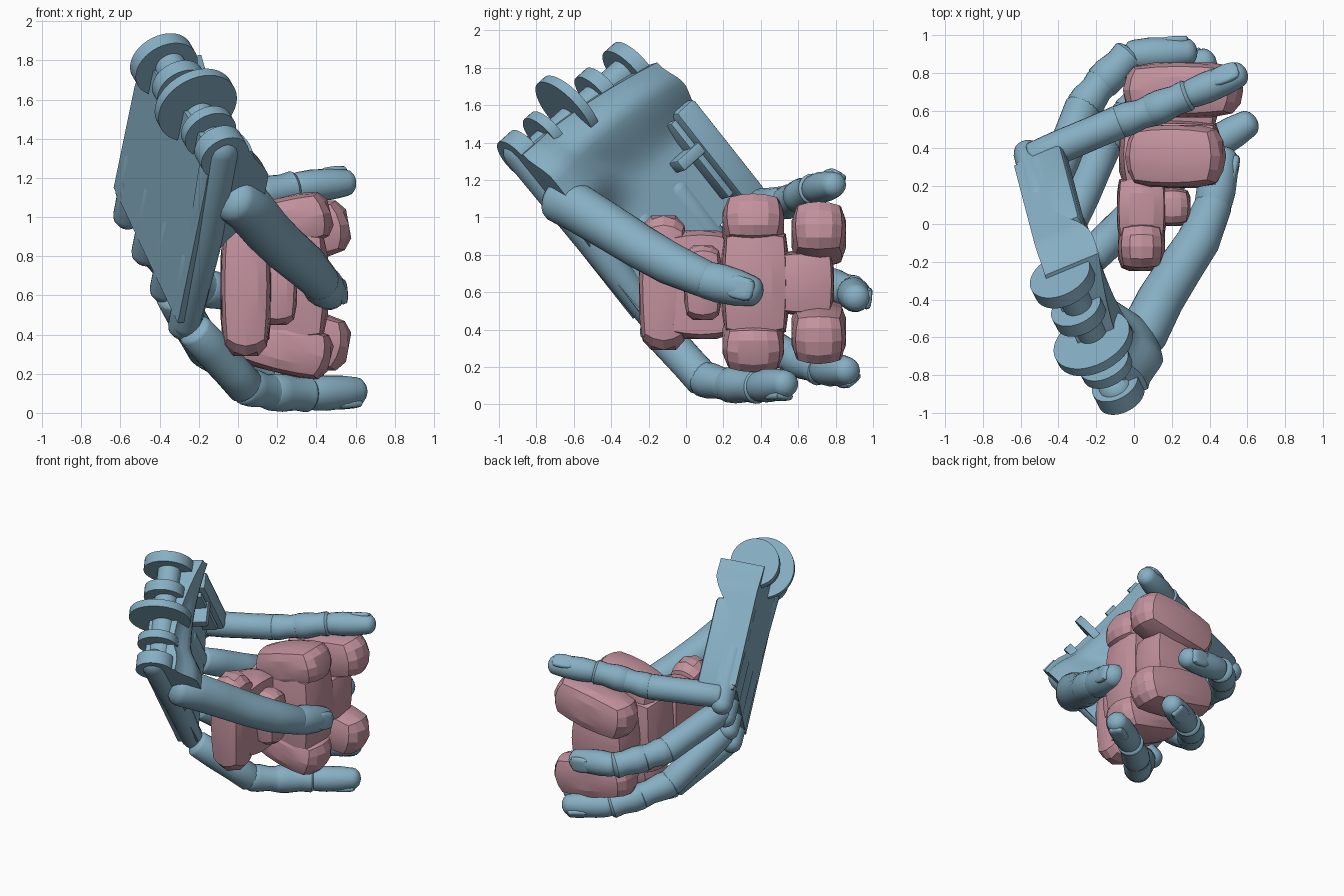
import bpy, bmesh, math
from mathutils import Vector, Matrix

if "Cube" in bpy.data.objects:
    bpy.data.objects.remove(bpy.data.objects["Cube"])

def material(name, col):
    m = bpy.data.materials.new(name)
    m.diffuse_color = (*col, 1)
    m.use_nodes = True
    m.node_tree.nodes["Principled BSDF"].inputs["Base Color"].default_value = m.diffuse_color
    return m
BLUE = material("blue", (0.24, 0.43, 0.55))
PINK = material("pink", (0.55, 0.29, 0.34))

# Palm frame: U across the knuckles, V towards the fingers, N out of the palm
N = Vector((.92, .38, .11)).normalized()
U = Vector((-.36, .69, .62))
U = (U - N * U.dot(N)).normalized()
V = N.cross(U)
if V.z > 0:
    V = -V
PALM = Matrix((U, V, N)).transposed().to_4x4()

def finish(name, bm, mat=BLUE, angle=35):
    bmesh.ops.recalc_face_normals(bm, faces=bm.faces)
    me = bpy.data.meshes.new(name)
    bm.to_mesh(me)
    bm.free()
    ob = bpy.data.objects.new(name, me)
    bpy.context.collection.objects.link(ob)
    me.materials.append(mat)
    bpy.ops.object.select_all(action='DESELECT')
    ob.select_set(True)
    bpy.context.view_layer.objects.active = ob
    bpy.ops.object.shade_smooth_by_angle(angle=math.radians(angle))
    return ob

def slab(name, lo, hi, bevel=.02):
    """Bevelled box between two corners given in palm coordinates."""
    lo, hi = Vector(lo), Vector(hi)
    bm = bmesh.new()
    bmesh.ops.create_cube(bm, size=1)
    bm.transform(Matrix.Translation((lo + hi) / 2) @ Matrix.Diagonal((*(hi - lo), 1)))
    bmesh.ops.bevel(bm, geom=bm.edges[:], offset=bevel, segments=2, affect='EDGES', profile=.5)
    bm.transform(PALM)
    return finish(name, bm)

def disc(name, u, v, n, r, width):
    """Round plate whose axis runs across the palm."""
    bm = bmesh.new()
    bmesh.ops.create_cone(bm, cap_ends=True, segments=40, radius1=r, radius2=r, depth=width)
    bm.transform(PALM @ Matrix.Translation((u, v, n)) @ Matrix.Rotation(math.pi / 2, 4, 'Y'))
    return finish(name, bm)

def tube(name, pts, radii, cap=.6, sides=20):
    """Loft round sections along a path, with domed ends."""
    pts = [Vector(p) for p in pts]
    rings, k = [], len(pts)
    for i, (p, r) in enumerate(zip(pts, radii)):
        d = (pts[min(i + 1, k - 1)] - pts[max(i - 1, 0)]).normalized()
        dome = [(math.sin(a) * cap * r, math.cos(a) * r) for a in (0, .45, .9, 1.25, 1.5)]
        if i == 0:
            rings += [(p - d * s, q, d) for s, q in reversed(dome)]
        elif i == k - 1:
            rings += [(p + d * s, q, d) for s, q in dome]
        else:
            rings.append((p, r, d))
    bm, loops = bmesh.new(), []
    for p, r, d in rings:
        a = d.cross(Vector((.1, -.2, 1))).normalized()
        b = d.cross(a)
        loops.append([bm.verts.new(p + (a * math.cos(t) + b * math.sin(t)) * r)
                      for t in (j * math.tau / sides for j in range(sides))])
    for l0, l1 in zip(loops, loops[1:]):
        for j in range(sides):
            bm.faces.new((l0[j], l0[j - 1], l1[j - 1], l1[j]))
    bm.faces.new(loops[0])
    bm.faces.new(loops[-1])
    return finish(name, bm)

def stone(name, c, half, tilt=0, round_=.68, mat=PINK, basis=None, angle=14):
    """Rounded block: a cube blended towards a sphere."""
    bm = bmesh.new()
    bmesh.ops.create_cube(bm, size=2)
    bmesh.ops.subdivide_edges(bm, edges=bm.edges[:], cuts=3, use_grid_fill=True)
    for v in bm.verts:
        v.co = v.co.lerp(v.co.normalized() * 1.12, round_)
        v.co = Vector([max(-1, min(1, q)) for q in v.co])
    rot = basis or Matrix.Rotation(tilt, 4, 'Y')
    bm.transform(Matrix.Translation(c) @ rot @ Matrix.Diagonal((*half, 1)))
    return finish(name, bm, mat, angle)

def nail(name, a, b, out, r):
    """Thin plate set into the outer side of a fingertip."""
    d = (b - a).normalized()
    o = (out - d * out.dot(d)).normalized()
    basis = Matrix((d, o.cross(d), o)).transposed().to_4x4()
    stone(name, a.lerp(b, .8) + o * r * .7, (.075, r * .62, r * .24), mat=BLUE, basis=basis, angle=40)

# Palm: cupped slab, high at the wrist and thumb mound, low at the knuckles
def ease(t):
    t = max(0, min(1, t))
    return t * t * (3 - 2 * t)

bm = bmesh.new()
nu, nv = 20, 26
top, bot = [], []
for i in range(nu + 1):
    s = i / nu
    v0, v1 = -1.58 + .1 * s ** 2, -.48 - .12 * s
    for j in range(nv + 1):
        t = j / nv
        u = .2 + (.9 + .06 * ease(t * 4)) * s
        v = v0 + (v1 - v0) * t
        wrist = ease((.52 - t) / .4)
        mound = ease((.55 - s) / .5) * ease((.62 - t) / .3)
        n = -.2 + .17 * max(wrist * (1 - .25 * math.sin(math.pi * s)), mound * 1.2)
        n -= .12 * ease((.17 - t) / .17) * (1 - s)
        top.append(bm.verts.new((u, v, n)))
        bot.append(bm.verts.new((u, v, -.34)))
row = nv + 1
for i in range(nu):
    for j in range(nv):
        q = [i * row + j, i * row + j + 1, (i + 1) * row + j + 1, (i + 1) * row + j]
        bm.faces.new([top[x] for x in q])
        bm.faces.new([bot[x] for x in q[::-1]])
tops = {v: k for k, v in enumerate(top)}
for e in [e for e in bm.edges if e.is_boundary and e.verts[0] in tops]:
    a, b = e.verts
    bm.faces.new((a, b, bot[tops[b]], bot[tops[a]]))
bm.transform(PALM)
finish("palm", bm)

# Outer edge of the palm with its notch tab, and the rail on the thumb side
slab("palm_edge_block", (1.02, -1.2, -.34), (1.16, -.56, -.07), .03)
slab("edge_block_tab", (.86, -1.0, -.24), (1.06, -.93, -.09), .012)
slab("edge_block_rib", (.97, -1.17, -.3), (1.01, -.66, -.1), .01)
tube("thumb_side_rail", [PALM @ Vector((.26, v, n)) for v, n in ((-1.57, -.27), (-1.0, -.25), (-.42, -.26))],
     (.095, .09, .075), cap=1)

# Wrist hinge plates
for i, (u, v, r, w) in enumerate([(.25, -1.56, .13, .1), (.43, -1.55, .14, .06), (.62, -1.57, .215, .055),
                                  (.82, -1.53, .14, .08), (1.04, -1.5, .17, .08)]):
    disc(f"wrist_plate_{i}", u, v, -.265, r, w)
disc("wrist_pin", .65, -1.52, -.25, .08, .85)

# Knuckle lobes on the back of the hand
for i in range(4):
    u = .28 + .27 * i
    tube(f"knuckle_lobe_{i}", [PALM @ Vector((u, v, -.265)) for v in (-.85, -.385 - .025 * i)],
         (.078, .075), cap=.9)

# Fingers: long base, two short ridged middle pieces, tip with nail
CORE = Vector((.2, .35, .65))
FINGERS = {
    "index": [(-.22, -.17, .42), (.04, .09, .135), (.17, .23, .105), (.35, .38, .095), (.6, .53, .11)],
    "middle": [(-.33, .03, .6), (-.16, .42, .32), (-.03, .58, .25), (.12, .72, .19), (.38, .86, .18)],
    "ring": [(-.44, .2, .86), (-.27, .62, .68), (-.17, .75, .64), (-.03, .89, .6), (.28, .91, .57)],
    "little": [(-.53, .35, 1.06), (-.08, .54, 1.08), (.09, .6, 1.11), (.28, .68, 1.15), (.55, .79, 1.175)],
}
for name, pts in FINGERS.items():
    pts = [Vector(p) for p in pts]
    r = .09 if name == "little" else .097
    for k, (a, b) in enumerate(zip(pts, pts[1:])):
        if k == 3:
            a = a.lerp(b, .1)
            rr = (r * .86, r * .93, r * .88, r * .76)
        elif k == 0:
            rr = (r * .95, r, r * .98, r)
        else:
            rr = (r * .98, r * 1.0, r * .88, r * .95)
        tube(f"{name}_finger_{k}", [a.lerp(b, t) for t in (0, .3, .7, 1)], rr,
             cap=.75 if k == 3 else .35)
    nail(f"{name}_nail", pts[3], pts[4], pts[4] - CORE - (pts[4] - pts[3]), r * .95)

# Thumb
tube("thumb_base", [(-.02, -.68, 1.09), (.05, -.58, 1.05), (.14, -.4, .94), (.24, -.24, .84),
                    (.34, -.09, .755), (.42, .1, .67)], (.12, .13, .125, .12, .115, .1))
a, b = Vector((.42, .11, .665)), Vector((.47, .35, .605))
tube("thumb_tip", [a.lerp(b, t) for t in (0, .3, .7, 1)], (.1, .105, .097, .082), cap=.75)
nail("thumb_nail", a, b, Vector((1, -.25, .1)), .1)

# Held cluster of rounded blocks, mirrored about its middle height
stone("held_side_block", (.04, -.12, .65), (.125, .13, .36))
stone("held_connector", (.04, .08, .64), (.13, .17, .29), round_=.4)
stone("held_small_block", (.2, .09, .65), (.1, .1, .2))
stone("held_core", (.19, .37, .65), (.27, .18, .29), round_=.45)
stone("held_back_core", (.22, .64, .65), (.22, .15, .17), round_=.4)
for side, s in (("upper", 1), ("lower", -1)):
    stone(f"held_{side}_lobe", (.22, .36, .65 + .31 * s), (.26, .165, .135), -.25 * s)
    stone(f"held_{side}_back_lobe", (.26, .71, .65 + .26 * s), (.31, .145, .15), -.18 * s)
